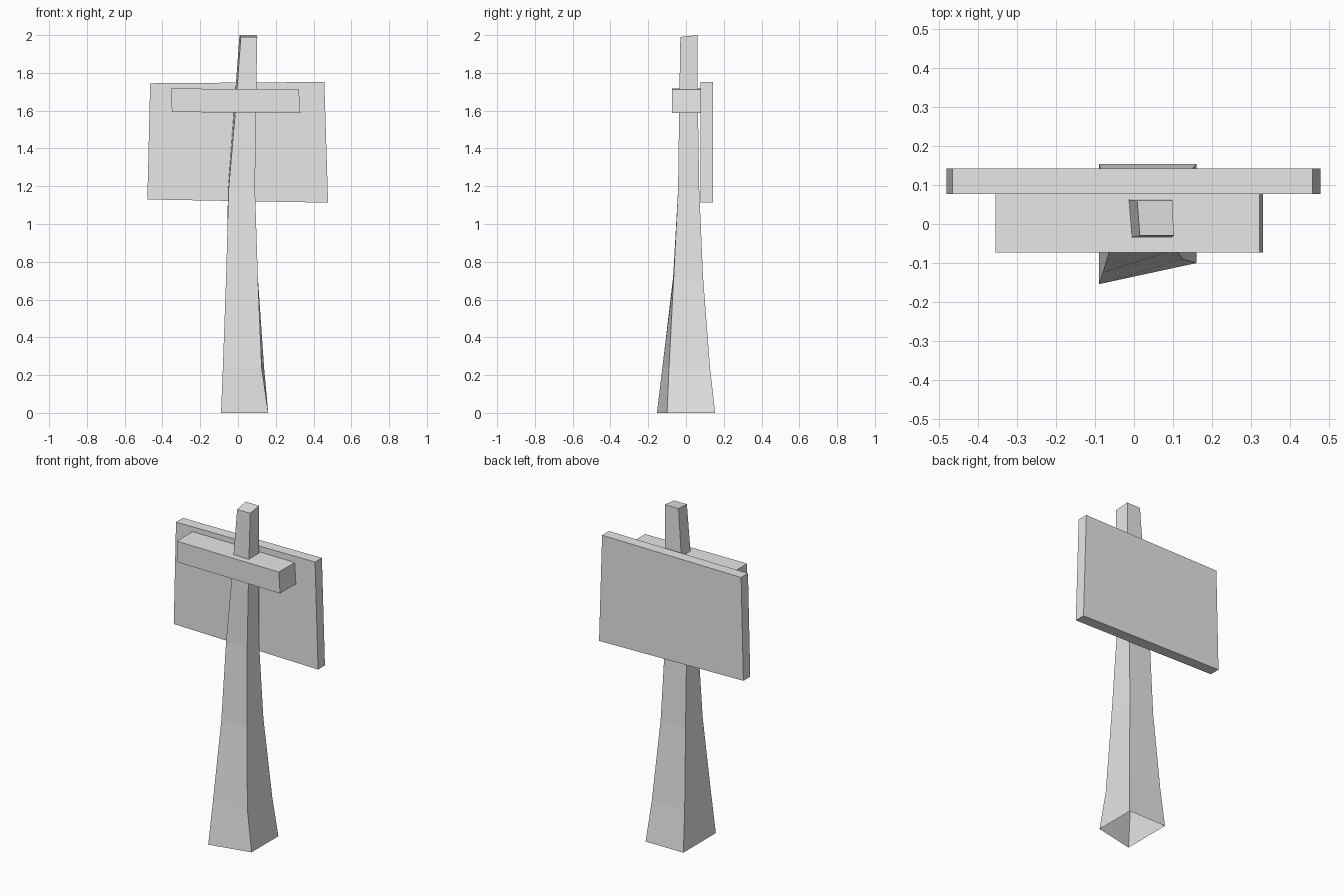
import bpy, bmesh

cube = bpy.data.objects.get("Cube")
if cube:
    bpy.data.objects.remove(cube, do_unlink=True)

# Single plain grey
grey = bpy.data.materials.new("plain_grey")
grey.use_nodes = True
colour = (0.8, 0.8, 0.8, 1)
grey.diffuse_color = colour
grey.node_tree.nodes["Principled BSDF"].inputs["Base Color"].default_value = colour


def loft(name, rings, cap_start=True):
    """Skin a list of four-cornered rings into one flat-shaded part."""
    bm = bmesh.new()
    loops = [[bm.verts.new(p) for p in ring] for ring in rings]
    for a, b in zip(loops, loops[1:]):
        for i in range(4):
            j = (i + 1) % 4
            bm.faces.new((a[i], a[j], b[j], b[i]))
    if cap_start:
        bm.faces.new(loops[0][::-1])
    bm.faces.new(loops[-1])
    bmesh.ops.recalc_face_normals(bm, faces=bm.faces)
    mesh = bpy.data.meshes.new(name)
    bm.to_mesh(mesh)
    bm.free()
    mesh.materials.append(grey)
    obj = bpy.data.objects.new(name, mesh)
    bpy.context.collection.objects.link(obj)
    return obj


def plank(name, outline, front, back):
    """Extrude a slightly crooked x-z outline from front to back."""
    return loft(name, [[(x, y, z) for x, z in outline] for y in (front, back)])


# Crooked tapering post, open underneath; corners run front-left round to back-left
post_rings = [
    [(-.09, -.154, 0), (.16, -.10, 0), (.16, .154, 0), (-.09, .154, 0)],
    [(-.08, -.125, .24), (.125, -.09, .24), (.138, .127, .24), (-.08, .127, .24)],
    [(-.063, -.068, .72), (.105, -.065, .72), (.105, .09, .72), (-.06, .09, .72)],
    [(-.05, -.042, 1.18), (.09, -.042, 1.18), (.09, .07, 1.18), (-.053, .07, 1.18)],
    [(-.012, -.036, 1.62), (.095, -.036, 1.62), (.095, .063, 1.62), (-.02, .063, 1.62)],
    [(.015, -.03, 1.99), (.102, -.03, 1.99), (.098, .06, 2), (.008, .06, 2)],
]
loft("post", post_rings, cap_start=False)

# Short crossbar passing through the post
plank("crossbar", [(-.355, 1.717), (-.35, 1.593), (.33, 1.587), (.322, 1.713)], -.073, .077)

# Large sign board behind the crossbar
plank("sign_board", [(-.465, 1.745), (-.48, 1.13), (.477, 1.113), (.457, 1.752)], .077, .142)
